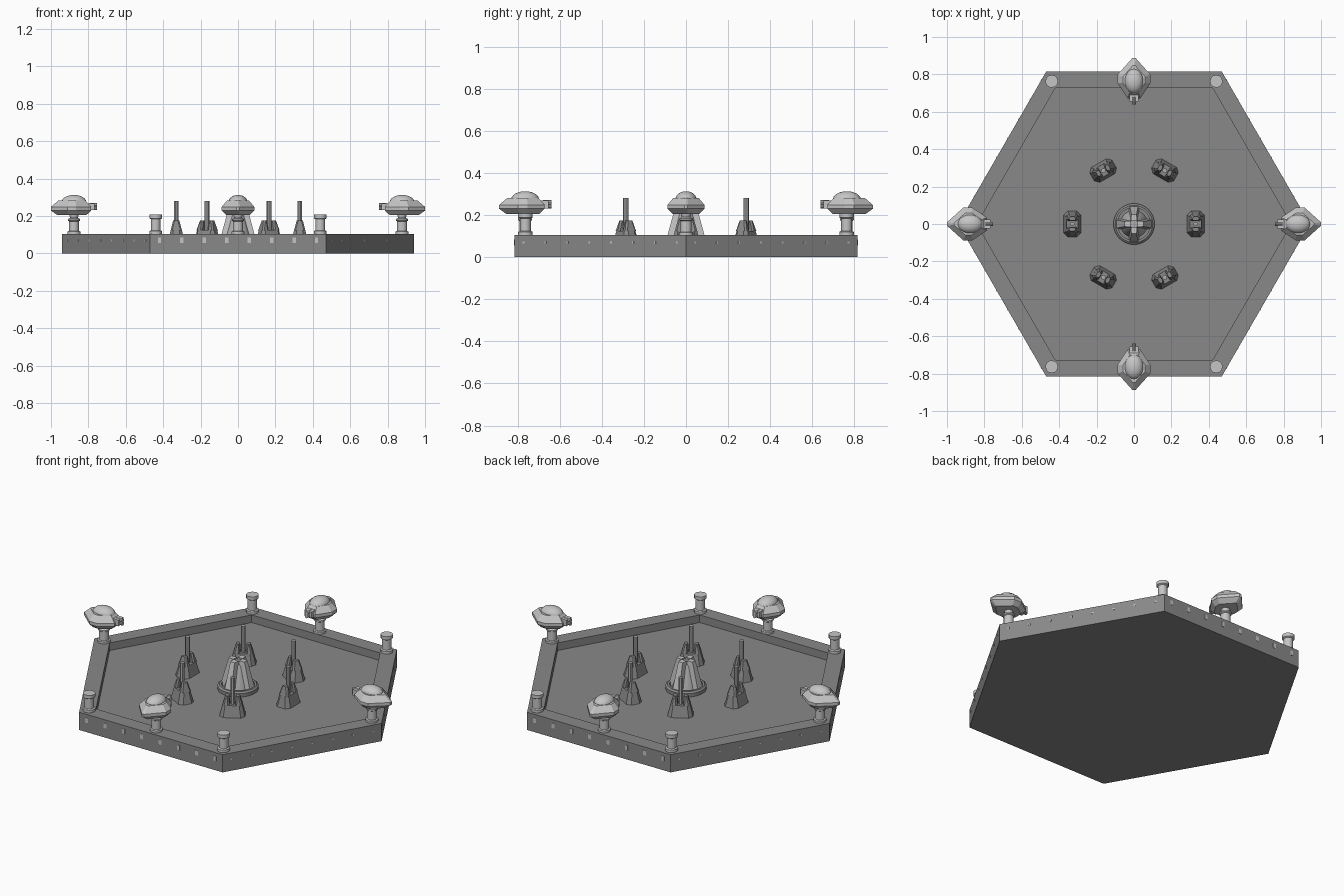
import bpy, bmesh, math
from mathutils import Matrix, Vector

if "Cube" in bpy.data.objects:
    bpy.data.objects.remove(bpy.data.objects["Cube"])


def mat(name, v):
    m = bpy.data.materials.new(name)
    m.diffuse_color = (v, v, v, 1)
    m.use_nodes = True
    m.node_tree.nodes["Principled BSDF"].inputs["Base Color"].default_value = m.diffuse_color
    return m


HULL = mat("hull grey", 0.25)
PALE = mat("pale grey", 0.56)
MID = mat("mid grey", 0.43)


def finish(name, bm, material, M=None, smooth=False):
    bmesh.ops.recalc_face_normals(bm, faces=bm.faces)
    if M is not None:
        bm.transform(M)
    me = bpy.data.meshes.new(name)
    bm.to_mesh(me)
    bm.free()
    me.materials.append(material)
    ob = bpy.data.objects.new(name, me)
    bpy.context.collection.objects.link(ob)
    if smooth:
        bpy.ops.object.select_all(action='DESELECT')
        bpy.context.view_layer.objects.active = ob
        ob.select_set(True)
        bpy.ops.object.shade_smooth_by_angle(angle=math.radians(35))
    return ob


def loft(bm, rings):
    """Skin a stack of closed rings, capping both ends."""
    vs = [[bm.verts.new(p) for p in r] for r in rings]
    n = len(vs[0])
    for a, b in zip(vs, vs[1:]):
        for i in range(n):
            bm.faces.new((a[i], a[(i + 1) % n], b[(i + 1) % n], b[i]))
    bm.faces.new(vs[0][::-1])
    bm.faces.new(vs[-1])


def circle(r, z, n, off=0.0):
    return [(r * math.cos(off + i * math.tau / n), r * math.sin(off + i * math.tau / n), z) for i in range(n)]


def lathe(bm, profile, n=16, off=0.0):
    loft(bm, [circle(r, z, n, off) for r, z in profile])


def chamfer_rect(x0, x1, y0, y1, c, z):
    return [(x0 + c, y0, z), (x1 - c, y0, z), (x1, y0 + c, z), (x1, y1 - c, z),
            (x1 - c, y1, z), (x0 + c, y1, z), (x0, y1 - c, z), (x0, y0 + c, z)]


def place(x, y, a=0.0):
    return Matrix.Translation((x, y, 0)) @ Matrix.Rotation(a, 4, 'Z')


RIM, FLOOR = 0.105, 0.06

# hexagonal platform with a sunken deck
bm = bmesh.new()
loft(bm, [circle(0.94, 0, 6), circle(0.94, RIM, 6), circle(0.84, RIM, 6), circle(0.84, FLOOR, 6)])
finish("platform", bm, HULL)

# small side lights on each of the six walls
bm = bmesh.new()
apothem = 0.94 * math.cos(math.pi / 6)
for k in range(6):
    a = math.pi / 6 + k * math.pi / 3
    main = k in (1, 4)
    for i in range(8):
        M = (Matrix.Rotation(a, 4, 'Z') @ Matrix.Translation((apothem, (i - 3.5) * 0.12, 0.07))
             @ Matrix.Diagonal((0.004, 0.018 if main else 0.009, 0.028 if main else 0.01, 1)))
        bmesh.ops.create_cube(bm, size=1, matrix=M)
finish("side_lights", bm, PALE)

# bollards at the four side corners
for sx in (-1, 1):
    for sy in (-1, 1):
        bm = bmesh.new()
        lathe(bm, [(0.034, RIM - 0.005), (0.034, 0.12), (0.026, 0.124), (0.026, 0.183),
                   (0.034, 0.188), (0.034, 0.208)], 12)
        finish("corner_bollard", bm, PALE, place(sx * 0.44, sy * 0.763), True)

# four turrets, pointed end outward
half = [(0.124, 0.008), (0.035, 0.088), (-0.012, 0.088), (-0.092, 0.034)]
outline = half + [(u, -v) for u, v in reversed(half)]


def turret(r, a):
    M = place(r * math.cos(a), r * math.sin(a), a)
    # stem
    bm = bmesh.new()
    lathe(bm, [(0.035, RIM - 0.005), (0.035, 0.117), (0.027, 0.12), (0.027, 0.172), (0.033, 0.176),
               (0.033, 0.184), (0.02, 0.19), (0.024, 0.2), (0.024, 0.215)], 16)
    finish("turret_stem", bm, PALE, M, True)
    # faceted body
    bm = bmesh.new()
    loft(bm, [[(u * s, v * s, z) for u, v in outline]
              for s, z in ((0.72, 0.205), (1, 0.23), (1, 0.248), (0.68, 0.282))])
    finish("turret_body", bm, PALE, M)
    # dome
    bm = bmesh.new()
    bmesh.ops.create_uvsphere(bm, u_segments=24, v_segments=12, radius=1,
                              matrix=Matrix.Translation((0, 0, 0.275)) @ Matrix.Diagonal((0.066, 0.05, 0.038, 1)))
    finish("turret_dome", bm, PALE, M, True)
    # inward-facing nozzle
    bm = bmesh.new()
    bmesh.ops.create_cube(bm, size=1, matrix=Matrix.Translation((-0.085, 0, 0.25))
                          @ Matrix.Diagonal((0.05, 0.048, 0.036, 1)))
    for z in (0.242, 0.26):
        bmesh.ops.create_cone(bm, cap_ends=True, segments=10, radius1=0.011, radius2=0.011, depth=0.04,
                              matrix=Matrix.Translation((-0.104, 0, z)) @ Matrix.Rotation(math.pi / 2, 4, 'Y'))
    finish("turret_nozzle", bm, PALE, M)


for k in range(4):
    turret(0.877 if k % 2 == 0 else 0.764, k * math.pi / 2)

# six forked pylons with a central rod
for k in range(6):
    a = k * math.pi / 3
    M = place(0.33 * math.cos(a), 0.33 * math.sin(a), a)
    bm = bmesh.new()
    loft(bm, [chamfer_rect(-0.047, 0.047, -0.07, 0.07, 0.022, FLOOR - 0.005),
              chamfer_rect(-0.03, 0.03, -0.053, 0.053, 0.015, 0.125)])
    for s in (-1, 1):
        loft(bm, [[(x, s * y, z) for x, y, z in chamfer_rect(-w, w, y0, y1, 0.008, z)]
                  for w, y0, y1, z in ((0.03, 0.016, 0.053, 0.124), (0.017, 0.018, 0.039, 0.175))])
    finish("pylon_base", bm, HULL, M)
    bm = bmesh.new()
    lathe(bm, [(0.013, 0.11), (0.013, 0.28)], 8, math.pi / 8)
    finish("pylon_rod", bm, MID, M)

# central tower: dark ring, tapered core and four leaning legs
bm = bmesh.new()
lathe(bm, [(0.11, FLOOR - 0.005), (0.11, 0.08), (0.1, 0.088), (0.088, 0.088), (0.088, 0.066)], 32)
finish("tower_ring", bm, HULL, None, True)
bm = bmesh.new()
lathe(bm, [(0.075, FLOOR), (0.036, 0.205), (0.022, 0.225)], 16)
finish("tower_core", bm, MID, None, True)
for k in range(4):
    bm = bmesh.new()
    loft(bm, [[(x0, -w, z), (x1, -w * 0.8, z), (x1, w * 0.8, z), (x0, w, z)]
              for x0, x1, w, z in ((0.04, 0.1, 0.03, FLOOR), (0.018, 0.052, 0.017, 0.235))])
    finish("tower_leg", bm, PALE, Matrix.Rotation(k * math.pi / 2, 4, 'Z'))
